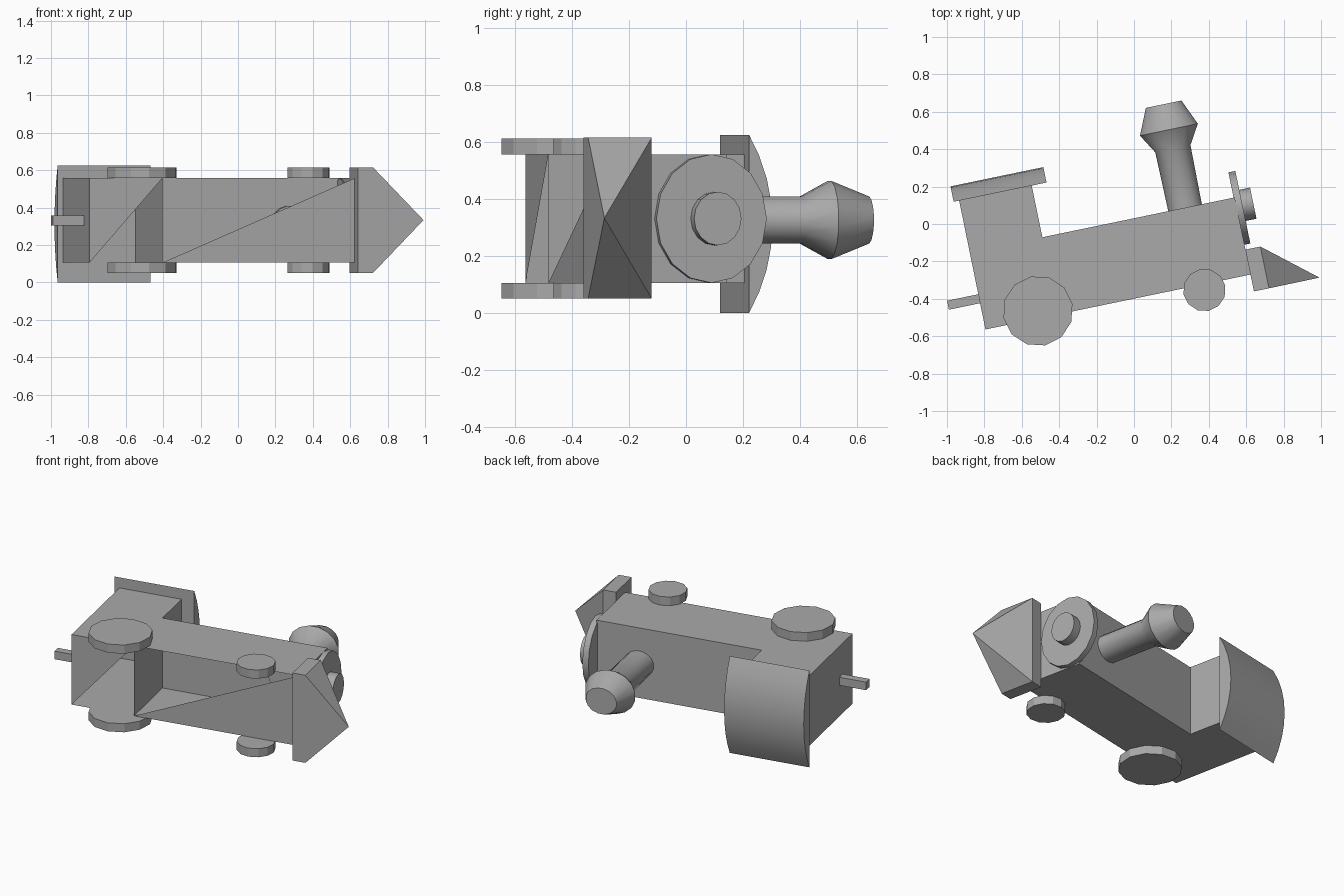
import bpy, bmesh, math
from mathutils import Matrix, Vector

if "Cube" in bpy.data.objects:
    bpy.data.objects.remove(bpy.data.objects["Cube"])

# Parts are laid out in train space (u along, v up, w across), lying on one side
TILT = Matrix.Rotation(math.radians(11.7), 4, 'Z')
W0, W1, WC = 0.105, 0.557, 0.331

grey = bpy.data.materials.new("plain_grey")
grey.diffuse_color = (0.4, 0.4, 0.4, 1)
grey.use_nodes = True
grey.node_tree.nodes["Principled BSDF"].inputs["Base Color"].default_value = grey.diffuse_color


def finish(name, bm, smooth=None, fix=True):
    if fix:
        bmesh.ops.recalc_face_normals(bm, faces=bm.faces)
    me = bpy.data.meshes.new(name)
    bm.to_mesh(me)
    bm.free()
    me.transform(TILT)
    me.materials.append(grey)
    ob = bpy.data.objects.new(name, me)
    bpy.context.collection.objects.link(ob)
    if smooth:
        bpy.ops.object.select_all(action='DESELECT')
        ob.select_set(True)
        bpy.context.view_layer.objects.active = ob
        bpy.ops.object.shade_smooth_by_angle(angle=math.radians(smooth))
    return ob


def loft(name, rings, smooth=None):
    """Skin a list of equal-length rings and cap both ends."""
    bm = bmesh.new()
    vs = [[bm.verts.new(p) for p in r] for r in rings]
    n = len(rings[0])
    for a, b in zip(vs, vs[1:]):
        for i in range(n):
            j = (i + 1) % n
            bm.faces.new((a[i], a[j], b[j], b[i]))
    bm.faces.new(vs[0])
    bm.faces.new(vs[-1])
    return finish(name, bm, smooth)


def box(name, u0, u1, v0, v1, w0, w1):
    return loft(name, [[(u, v0, w0), (u, v1, w0), (u, v1, w1), (u, v0, w1)]
                       for u in (u0, u1)])


def circle(n, start=0.5):
    return [(math.cos(t), math.sin(t)) for t in
            (2 * math.pi * (i + start) / n for i in range(n))]


# Engine body and cab: L-shaped sides, walls, half-open underside
bm = bmesh.new()
outline = [(-0.892, -0.391), (-0.494, -0.391), (0.556, -0.391),
           (0.556, 0.03), (-0.494, 0.03), (-0.494, 0.312), (-0.89, 0.312)]
lo = [bm.verts.new((u, v, W0)) for u, v in outline]
hi = [bm.verts.new((u, v, W1)) for u, v in outline]
bm.faces.new(lo[::-1])
bm.faces.new(hi)
for i in range(2, 7):
    j = (i + 1) % 7
    bm.faces.new((lo[i], lo[j], hi[j], hi[i]))
bm.faces.new((lo[0], hi[1], hi[0]))            # cab floor half
bm.faces.new((lo[1], lo[2], hi[2]))            # engine floor half
bm.faces.new((lo[1], lo[4], hi[4], hi[1]))     # wall between cab and engine
finish("engine_body", bm, fix=False)

# Arched cab roof with a flat underside
roof = []
half, rise, wc = 0.3125, 0.084, 0.3125
rad = (half ** 2 + rise ** 2) / (2 * rise)
amax = math.asin(half / rad)
for u in (-0.92, -0.413):
    roof.append([(u, 0.312 + rise - rad * (1 - math.cos(a)), wc + rad * math.sin(a))
                 for a in (amax * (k / 4 - 1) for k in range(9))])
loft("cab_roof", roof, 30)

# Chimney with flared top
chimney = [(0.0, 0.093, 0.083), (0.352, 0.098, 0.084),
           (0.456, 0.161, 0.14), (0.595, 0.099, 0.084)]
loft("chimney", [[(0.285 + ru * c, v, WC - 0.005 + rw * s) for c, s in circle(16)]
                 for v, ru, rw in chimney], 30)

# Boiler front plate and knob
for name, u0, u1, vc, rv, rw in (("boiler_front", 0.55, 0.588, -0.03, 0.198, 0.226),
                                 ("boiler_knob", 0.58, 0.647, -0.02, 0.085, 0.094)):
    loft(name, [[(u, vc + rv * c, WC + rw * s) for c, s in circle(16, 0)]
                for u in (u0, u1)], 30)

# Wheels, a pair on each side
for label, u, v, r in (("rear", -0.597, -0.351, 0.188), ("front", 0.297, -0.422, 0.114)):
    for side, w0, w1 in (("right", 0.05, W0), ("left", W1, 0.613)):
        loft(f"{label}_wheel_{side}",
             [[(u + r * c, v + r * s, w) for c, s in circle(12, 0)] for w in (w0, w1)])

# Cowcatcher: slab with a pointed nose at its lower edge
bm = bmesh.new()
rings = [[bm.verts.new((u, v, w)) for v, w in
          ((-0.483, 0.05), (-0.255, 0.05), (-0.255, 0.615), (-0.483, 0.615))]
         for u in (0.555, 0.637)]
tip = bm.verts.new((0.913, -0.482, 0.333))
bm.faces.new(rings[0])
for i in range(4):
    j = (i + 1) % 4
    bm.faces.new((rings[0][i], rings[0][j], rings[1][j], rings[1][i]))
    bm.faces.new((rings[1][i], rings[1][j], tip))
finish("cowcatcher", bm)

# Rear coupling bar
box("coupling", -1.062, -0.89, -0.248, -0.199, 0.305, 0.357)
